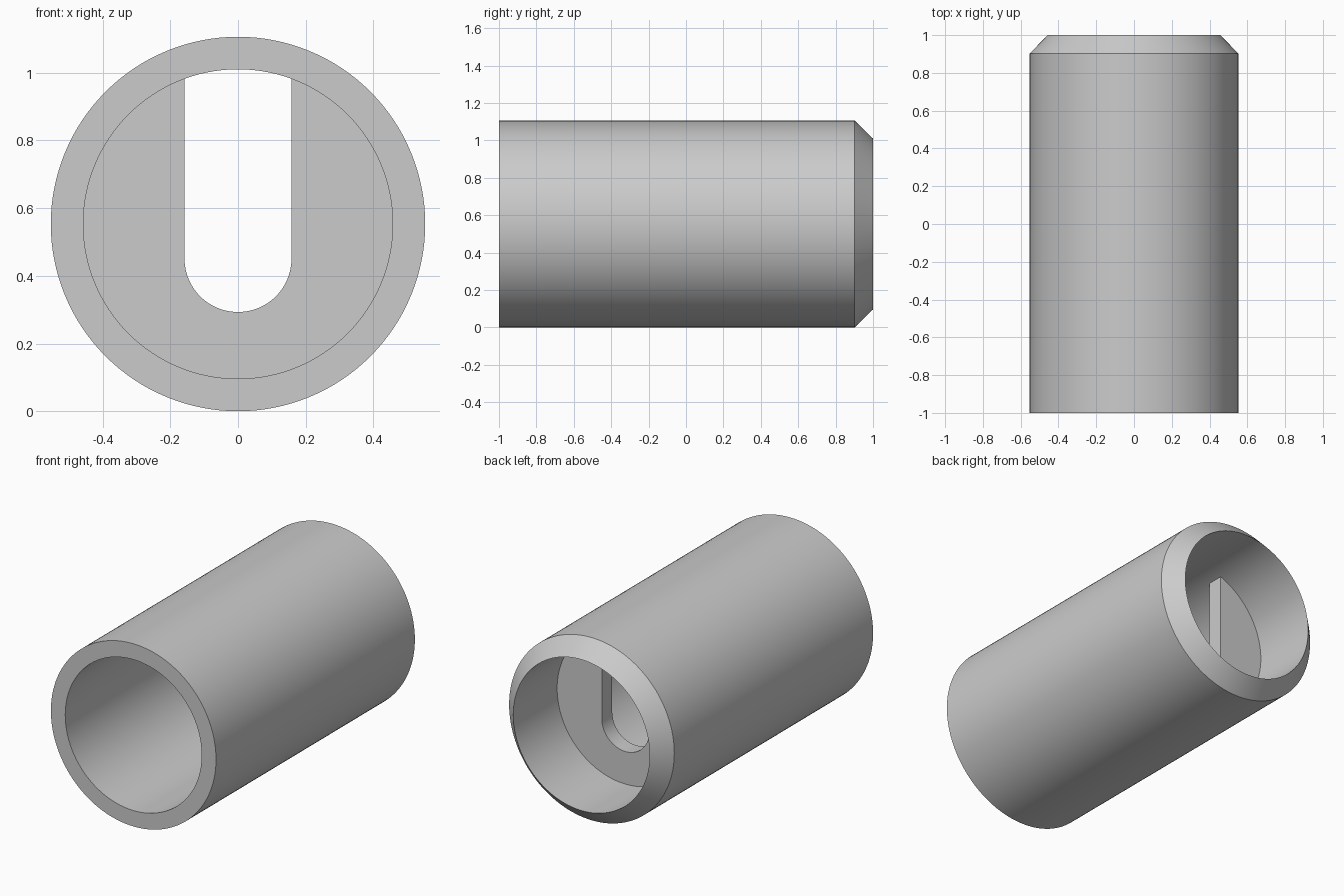
import bpy, bmesh
from math import sin, cos, pi, acos, radians

if "Cube" in bpy.data.objects:
    bpy.data.objects.remove(bpy.data.objects["Cube"])

R_OUT, R_IN = 0.553, 0.457
AXIS_Z = R_OUT
SEGMENTS = 128
CHAMFER = 0.098
PLATE_FRONT, PLATE_BACK = 0.48, 0.58
SLOT_R, SLOT_Z = 0.158, 0.451

grey = bpy.data.materials.new("light_grey")
grey.use_nodes = True
colour = (0.6, 0.6, 0.6, 1)
grey.diffuse_color = colour
grey.node_tree.nodes["Principled BSDF"].inputs["Base Color"].default_value = colour


def finish(bm, name):
    """Turn the bmesh into a shaded object with the grey material."""
    bmesh.ops.recalc_face_normals(bm, faces=bm.faces)
    mesh = bpy.data.meshes.new(name)
    bm.to_mesh(mesh)
    bm.free()
    mesh.materials.append(grey)
    obj = bpy.data.objects.new(name, mesh)
    bpy.context.collection.objects.link(obj)
    bpy.ops.object.select_all(action="DESELECT")
    obj.select_set(True)
    bpy.context.view_layer.objects.active = obj
    bpy.ops.object.shade_smooth_by_angle(angle=radians(30))
    return obj


# Tube: wall profile (radius, y) swept about the long axis, bevelled at the back
profile = [(R_IN, -1), (R_OUT, -1), (R_OUT, 1 - CHAMFER), (R_IN, 1)]
bm = bmesh.new()
rings = []
for i in range(SEGMENTS):
    a = 2 * pi * i / SEGMENTS
    rings.append([bm.verts.new((r * sin(a), y, AXIS_Z + r * cos(a))) for r, y in profile])
for i, ring in enumerate(rings):
    following = rings[(i + 1) % SEGMENTS]
    for j in range(len(profile)):
        k = (j + 1) % len(profile)
        bm.faces.new((ring[j], ring[k], following[k], following[j]))
finish(bm, "tube")

# Partition: disc seated in the tube wall, with a round-bottomed slot open at the top
seat_r = R_IN + 0.01
start = pi / 2 - acos(SLOT_R / seat_r)   # angle from the top where the slot meets the rim
outline = []
for i in range(SEGMENTS + 1):
    a = start + (2 * pi - 2 * start) * i / SEGMENTS
    outline.append((seat_r * sin(a), AXIS_Z + seat_r * cos(a)))
for i in range(49):
    a = pi + pi * i / 48
    outline.append((SLOT_R * cos(a), SLOT_Z + SLOT_R * sin(a)))

bm = bmesh.new()
face = bm.faces.new([bm.verts.new((x, PLATE_FRONT, z)) for x, z in outline])
extruded = bmesh.ops.extrude_face_region(bm, geom=[face], use_keep_orig=True)
moved = [v for v in extruded["geom"] if isinstance(v, bmesh.types.BMVert)]
bmesh.ops.translate(bm, verts=moved, vec=(0, PLATE_BACK - PLATE_FRONT, 0))
finish(bm, "slotted_partition")
